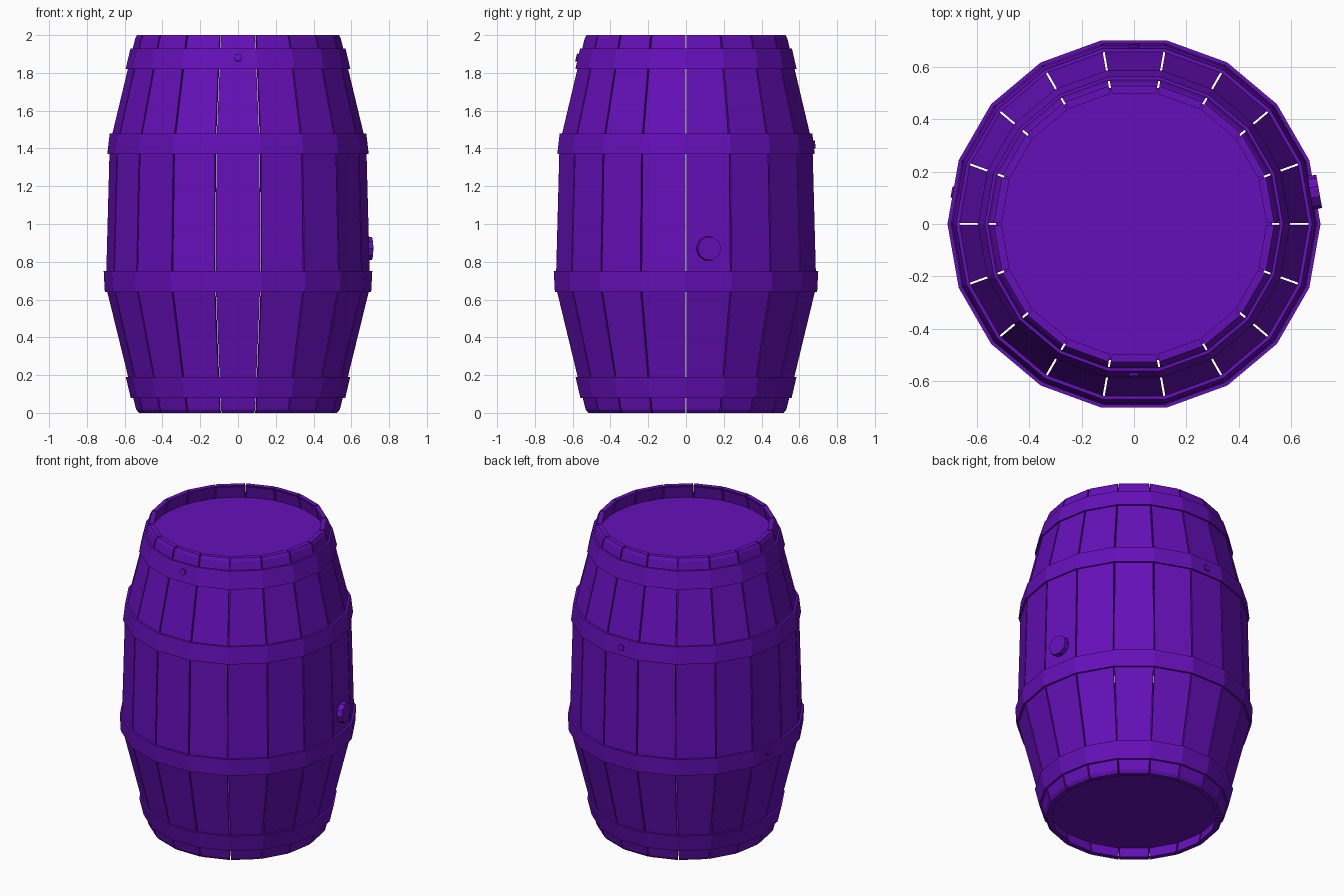
import bpy, bmesh, math
from mathutils import Matrix, Vector

if "Cube" in bpy.data.objects:
    bpy.data.objects.remove(bpy.data.objects["Cube"])

N = 18                       # staves around the barrel
HALF = math.pi / N
GAP = 0.008                  # gap between staves
THICK = 0.03                 # stave thickness

mat = bpy.data.materials.new("purple")
mat.diffuse_color = (0.13, 0.005, 0.48, 1)
mat.use_nodes = True
mat.node_tree.nodes["Principled BSDF"].inputs["Base Color"].default_value = mat.diffuse_color


def finish(name, bm):
    bmesh.ops.recalc_face_normals(bm, faces=bm.faces)
    me = bpy.data.meshes.new(name)
    bm.to_mesh(me)
    bm.free()
    ob = bpy.data.objects.new(name, me)
    me.materials.append(mat)
    bpy.context.collection.objects.link(ob)
    return ob


def stave(bm, profile, angle):
    rot = Matrix.Rotation(angle, 3, 'Z')
    rows = []
    for r, z in profile:
        row = []
        for rad, s in ((r, -1), (r, 1), (r - THICK, 1), (r - THICK, -1)):
            side = s * (rad * math.sin(HALF) - GAP / 2)
            row.append(bm.verts.new(rot @ Vector((rad * math.cos(HALF), side, z))))
        rows.append(row)
    for a, b in zip(rows, rows[1:]):
        for i in range(4):
            j = (i + 1) % 4
            bm.faces.new((a[i], a[j], b[j], b[i]))
    bm.faces.new(rows[0])
    bm.faces.new(rows[-1])


def hoop(name, z0, z1, r0, r1, t=0.014):
    bm = bmesh.new()
    rings = []
    for k in range(N):
        a = 2 * HALF * k
        rings.append([bm.verts.new((r * math.cos(a), r * math.sin(a), z))
                      for r, z in ((r0 - t, z0), (r0, z0), (r1, z1), (r1 - t, z1))])
    for k in range(N):
        a, b = rings[k], rings[(k + 1) % N]
        for i in range(4):
            j = (i + 1) % 4
            bm.faces.new((a[i], b[i], b[j], a[j]))
    finish(name, bm)


def plug(name, angle, dist, z, r, depth, sides, tilt=0.0):
    # short cylinder pointing outwards from a barrel face
    bm = bmesh.new()
    a = math.radians(angle)
    m = (Matrix.Rotation(a, 4, 'Z') @ Matrix.Translation((dist, 0, z))
         @ Matrix.Rotation(math.pi / 2 + tilt, 4, 'Y'))
    bmesh.ops.create_cone(bm, cap_ends=True, segments=sides, radius1=r,
                          radius2=r * 0.95, depth=depth, matrix=m)
    finish(name, bm)


def head(name, z, r, depth=0.03):
    bm = bmesh.new()
    bmesh.ops.create_cone(bm, cap_ends=True, segments=N, radius1=r, radius2=r, depth=depth,
                          matrix=Matrix.Translation((0, 0, z)) @ Matrix.Rotation(math.pi / 2, 4, 'Z')
                          @ Matrix.Rotation(-math.pi / 2, 4, 'Z'))
    finish(name, bm)


# staves
profile = [(0.525, 0), (0.54, 0.018), (0.70, 0.67), (0.68, 1.42), (0.545, 1.982), (0.535, 2.0)]
bm = bmesh.new()
for k in range(N):
    stave(bm, profile, HALF * (2 * k + 1))
finish("staves", bm)

# recessed end discs
head("top_head", 1.895, 0.535)
head("bottom_head", 0.095, 0.53)

# metal hoops
hoop("bottom_hoop", 0.08, 0.19, 0.568, 0.594)
hoop("lower_hoop", 0.64, 0.75, 0.705, 0.711)
hoop("upper_hoop", 1.37, 1.48, 0.692, 0.679)
hoop("top_hoop", 1.82, 1.93, 0.595, 0.569)

# rivets and bung
C = math.cos(HALF)
plug("top_rivet", -90, 0.582 * C, 1.88, 0.022, 0.018, 8, -0.22)
plug("upper_rivet", 90, 0.686 * C, 1.42, 0.022, 0.018, 8, -0.1)
plug("lower_rivet", 170, 0.708 * C, 0.70, 0.022, 0.018, 8)
plug("bung", 10, 0.705 * C, 0.87, 0.067, 0.045, 10)
